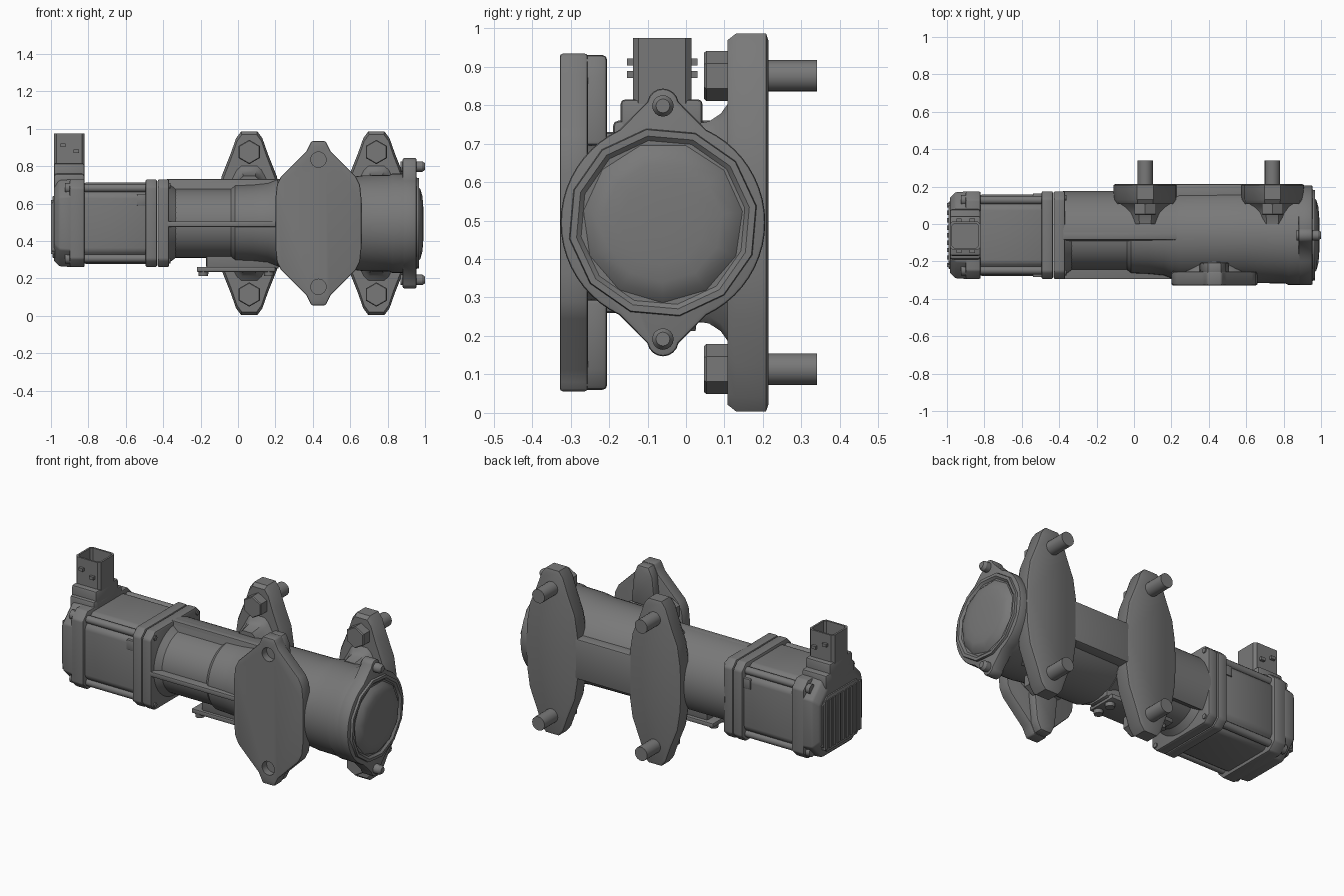
import bpy, bmesh, math
from math import sin, cos, radians

cube = bpy.data.objects.get("Cube")
if cube:
    bpy.data.objects.remove(cube)

grey = bpy.data.materials.new("cast grey")
grey.use_nodes = True
grey.diffuse_color = (0.19, 0.19, 0.19, 1)
grey.node_tree.nodes["Principled BSDF"].inputs["Base Color"].default_value = (0.19, 0.19, 0.19, 1)

CY, CZ = -0.06, 0.495   # long axis of the body


def place(axis, t, a, b):
    return {"x": (t, a, b), "y": (a, t, b), "z": (a, b, t)}[axis]


def smooth(ob):
    bpy.ops.object.select_all(action="DESELECT")
    ob.select_set(True)
    bpy.context.view_layer.objects.active = ob
    bpy.ops.object.shade_smooth_by_angle(angle=radians(32))


def loft(name, axis, rings, bevel=0.0):
    """Skin a row of (position, outline) sections along an axis."""
    bm = bmesh.new()
    loops = [[bm.verts.new(place(axis, t, a, b)) for a, b in pts] for t, pts in rings]
    n = len(loops[0])
    for r, s in zip(loops, loops[1:]):
        for i in range(n):
            j = (i + 1) % n
            bm.faces.new((r[i], r[j], s[j], s[i]))
    bm.faces.new(loops[0])
    bm.faces.new(loops[-1])
    bmesh.ops.recalc_face_normals(bm, faces=bm.faces)
    if bevel:
        edges = [e for e in bm.edges if e.calc_face_angle(0) > radians(30)]
        bmesh.ops.bevel(bm, geom=edges, offset=bevel, segments=2, profile=0.5,
                        affect="EDGES", clamp_overlap=True)
    me = bpy.data.meshes.new(name)
    bm.to_mesh(me)
    bm.free()
    me.materials.append(grey)
    ob = bpy.data.objects.new(name, me)
    bpy.context.collection.objects.link(ob)
    smooth(ob)
    return ob


def prism(name, axis, lo, hi, pts, bevel=0.0):
    return loft(name, axis, [(lo, pts), (hi, pts)], bevel)


def arc(a, b, r, start=0, end=360, n=32, closed=True):
    k = n if closed else n - 1
    angles = [radians(start + (end - start) * i / k) for i in range(n)]
    return [(a + r * cos(t), b + r * sin(t)) for t in angles]


def lathe(name, axis, a, b, profile, n=40, start=0):
    return loft(name, axis, [(t, arc(a, b, r, start, start + 360, n)) for t, r in profile])


def rect(a0, a1, b0, b1, c=0.0):
    if not c:
        return [(a0, b0), (a1, b0), (a1, b1), (a0, b1)]
    return [(a0 + c, b0), (a1 - c, b0), (a1, b0 + c), (a1, b1 - c),
            (a1 - c, b1), (a0 + c, b1), (a0, b1 - c), (a0, b0 + c)]


def square(h, c):
    return rect(CY - h, CY + h, CZ - h, CZ + h, c)


def box(name, x0, x1, y0, y1, z0, z1, bevel=0.0):
    return prism(name, "z", z0, z1, rect(x0, x1, y0, y1), bevel)


def mirrored(quarter, a, b):
    """Complete an outline given its upper right quarter, from the top downwards."""
    right = quarter + [(x, -z) for x, z in reversed(quarter)]
    return [(a + x, b + z) for x, z in right] + [(a - x, b + z) for x, z in reversed(right)]


def cut(target, cutter):
    mod = target.modifiers.new("cut", "BOOLEAN")
    mod.operation, mod.solver, mod.object = "DIFFERENCE", "EXACT", cutter
    cutter.hide_render = True
    bpy.context.view_layer.objects.active = target
    bpy.ops.object.modifier_apply(modifier="cut")
    bpy.data.objects.remove(cutter)
    smooth(target)


# Motor: end cap with cooling fins, can, tie rods and joining flanges
loft("motor_end_cap", "x", [(-0.985, square(0.2, 0.09)), (-0.955, square(0.23, 0.09)),
                            (-0.89, square(0.234, 0.09))], 0.008)
prism("motor_cap_rim", "x", -0.9, -0.82, square(0.234, 0.045), 0.008)
prism("cap_cover", "x", -0.993, -0.96, rect(-0.24, 0.12, 0.31, 0.64, 0.04), 0.005)
box("cap_saddle", -0.985, -0.82, -0.19, 0.08, 0.66, 0.76, 0.015)
for i in range(9):
    y = -0.22 + i * 0.04
    box("cooling_fin", -1.0, -0.98, y - 0.011, y + 0.011, 0.33, 0.62)
prism("motor_can", "x", -0.83, -0.48, square(0.217, 0.07), 0.015)
for sy in (-1, 1):
    box("motor_side_pad", -0.54, -0.49, CY + sy * 0.2 - 0.024, CY + sy * 0.2 + 0.024, 0.59, 0.65, 0.004)
    for sz in (-1, 1):
        y, z = CY + sy * 0.188, CZ + sz * 0.188
        lathe("tie_rod", "x", y, z, [(-0.83, 0.022), (-0.49, 0.022)], 12)
        lathe("tie_rod_head", "x", y, z, [(-0.925, 0.028), (-0.88, 0.028)], 12)
        lathe("flange_screw", "x", y + sy * 0.012, z + sz * 0.012, [(-0.38, 0.016), (-0.362, 0.014)], 12)
prism("motor_flange", "x", -0.495, -0.433, square(0.235, 0.04), 0.01)
prism("housing_flange", "x", -0.43, -0.368, square(0.235, 0.04), 0.01)

# Electrical connector with an open socket and latch nubs outside
box("connector_base", -0.985, -0.82, -0.17, 0.043, 0.7, 0.815, 0.012)
socket = prism("connector_socket", "z", 0.8, 0.975, rect(-0.985, -0.82, -0.138, 0.014, 0.015))
cut(socket, prism("socket_cutter", "z", 0.84, 1.1, rect(-0.974, -0.831, -0.127, 0.003, 0.012)))
for y0 in (-0.154, 0.01):
    for x, z in ((-0.935, 0.912), (-0.865, 0.88)):
        box("connector_latch", x - 0.014, x + 0.014, y0, y0 + 0.02, z - 0.009, z + 0.009)

# Gear housing: thicker at the back and top, recessed pockets and a rib in front
section = []
for i in range(72):
    deg = -90 + i * 5
    full = -40 <= deg <= 95
    r = 0.237 if full else 0.185
    section.append((CY + r * cos(radians(deg)), CZ + r * sin(radians(deg))))
prism("gear_housing", "x", -0.38, 0.25, section)
box("front_rib", -0.38, 0.25, CY - 0.235, CY, 0.475, 0.505, 0.006)
box("top_rib", -0.38, 0.25, CY - 0.025, CY + 0.02, CZ, 0.732, 0.006)
lathe("housing_root", "x", CY, CZ, [(-0.38, 0.222), (-0.36, 0.205), (-0.33, 0.183)])
lathe("housing_collar", "x", CY, CZ, [(-0.04, 0.183), (-0.015, 0.203), (0.08, 0.207), (0.16, 0.215), (0.21, 0.235)])
box("drain_block", -0.17, 0.22, -0.11, 0.04, 0.25, 0.4, 0.015)
box("drain_plate", -0.22, 0.2, -0.125, 0.06, 0.235, 0.262, 0.006)
for x in (-0.185, 0.165):
    for y in (-0.095, 0.0):
        lathe("drain_screw", "z", x, y, [(0.213, 0.025), (0.25, 0.028)], 12)

# Valve body
lathe("valve_body", "x", CY, CZ, [(0.14, 0.19), (0.19, 0.22), (0.24, 0.243), (0.6, 0.247), (0.67, 0.256),
                                  (0.81, 0.258), (0.825, 0.265), (0.9, 0.265)], 48)

# Front port neck, plate and ears with blind holes
lathe("port_neck", "y", 0.43, CZ, [(-0.05, 0.24), (-0.15, 0.215), (-0.2, 0.2), (-0.24, 0.205), (-0.27, 0.222)])
plate = mirrored([(0.038, 0.439), (0.05, 0.415), (0.066, 0.383), (0.2, 0.25), (0.222, 0.205), (0.23, 0.13)], 0.43, CZ)
front = prism("front_port_plate", "y", -0.328, -0.255, plate, 0.008)
for s in (-1, 1):
    ear = [(0.43 + x, CZ + s * z) for x, z in
           ((-0.08, 0.2), (-0.062, 0.38), (-0.036, 0.435), (0.036, 0.435), (0.062, 0.38), (0.08, 0.2))]
    prism("front_port_ear", "y", -0.27, -0.205, ear, 0.012)
    cut(front, lathe("hole_cutter", "y", 0.43, CZ + s * 0.34, [(-0.5, 0.041), (-0.285, 0.041)], 24))

# Rear mounting flanges with flared roots, hex bolts and a joining web
quarter = [(0.043, 0.491), (0.07, 0.455), (0.1, 0.37), (0.148, 0.25), (0.165, 0.14), (0.17, 0.05)]
for x in (0.06, 0.74):
    outline = mirrored(quarter, x, CZ)
    inner = mirrored([(a * 0.93, b * 0.965) for a, b in quarter], x, CZ)
    loft("mount_flange", "y", [(0.108, inner), (0.13, outline), (0.208, outline), (0.214, inner)])
    flare = [(y, mirrored([(a * k, b * m) for a, b in quarter], x, CZ))
             for y, k, m in ((0.0, 0.72, 0.515), (0.06, 0.8, 0.535), (0.09, 0.88, 0.575), (0.12, 0.98, 0.66))]
    loft("mount_flare", "y", flare)
    for s in (-1, 1):
        z = CZ + s * 0.381
        lathe("bolt_head", "y", x, z, [(0.047, 0.06), (0.053, 0.065), (0.112, 0.065)], 6, 30)
        lathe("bolt_shank", "y", x, z, [(0.1, 0.041), (0.34, 0.041)], 20)
box("mount_web", 0.1, 0.7, 0.1, 0.213, 0.375, 0.615, 0.01)

# End cover: eared flange, raised rim, faceted dome and two bolts
ears = []
for s in (0, 180):
    for a, b in arc(0, 0, 0.266, -65, 65, 21, False) + arc(0, 0.307, 0.041, 10, 170, 9, False):
        t = radians(s)
        ears.append((CY + a * cos(t) - b * sin(t), CZ + a * sin(t) + b * cos(t)))
prism("cover_flange", "x", 0.88, 0.955, ears, 0.008)
lathe("cover_rim", "x", CY, CZ, [(0.94, 0.25), (0.968, 0.245), (0.968, 0.228), (0.957, 0.216)], 12, 10)
lathe("cover_dome", "x", CY, CZ, [(0.95, 0.216), (0.975, 0.19), (0.985, 0.155), (0.99, 0.11), (0.992, 0.04)], 11, 8)
for s in (-1, 1):
    lathe("cover_bolt", "x", CY, CZ + s * 0.303, [(0.87, 0.028), (0.985, 0.028), (1.0, 0.018)], 16)
